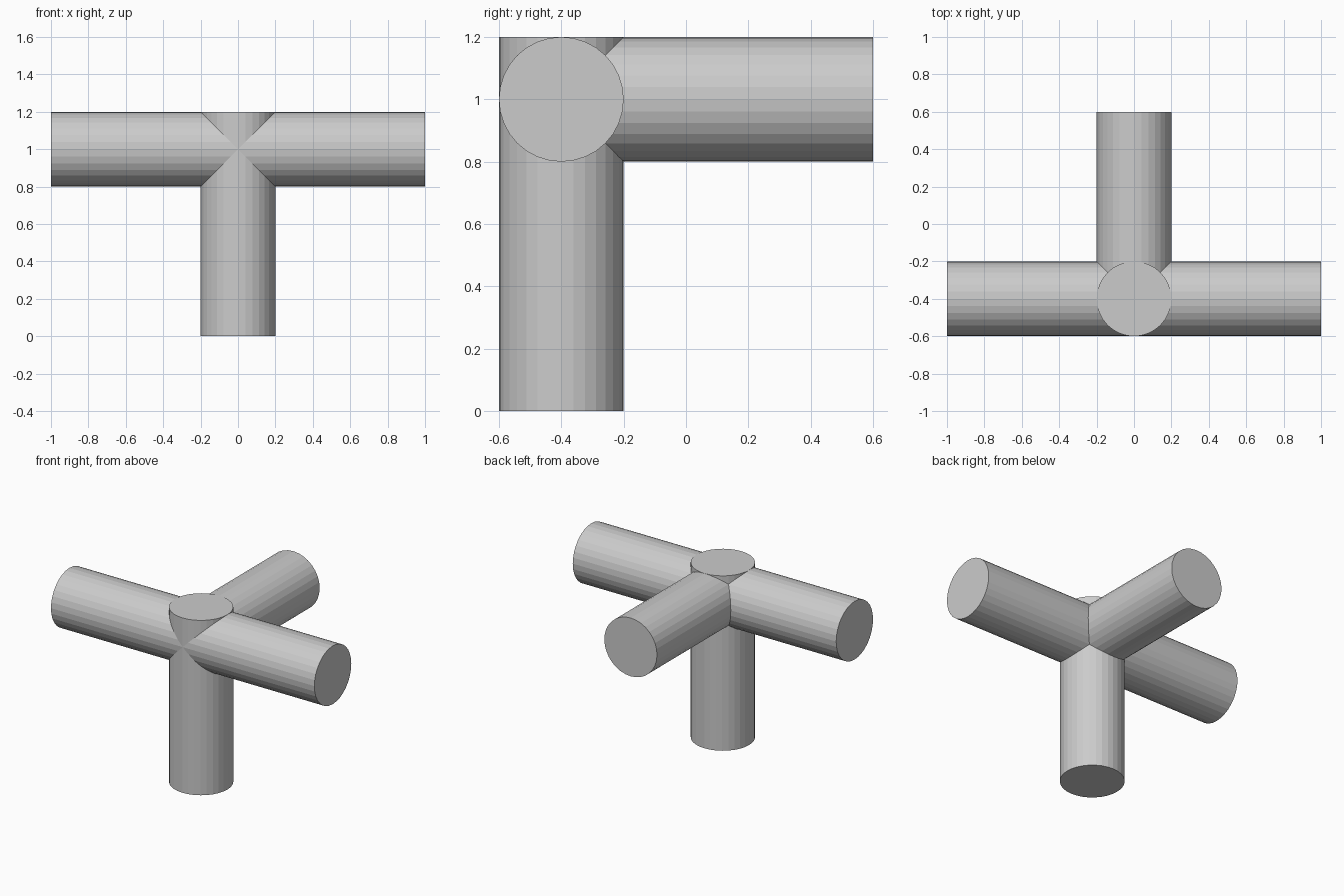
import bpy
from mathutils import Vector

if "Cube" in bpy.data.objects:
    bpy.data.objects.remove(bpy.data.objects["Cube"])

RADIUS = 0.2
SIDES = 32


def pipe(name, start, end):
    """Flat-faced capped cylinder running between two points."""
    start, end = Vector(start), Vector(end)
    axis = end - start
    bpy.ops.mesh.primitive_cylinder_add(
        vertices=SIDES, radius=RADIUS, depth=axis.length,
        location=(start + end) / 2,
        rotation=axis.to_track_quat('Z', 'Y').to_euler())
    bpy.context.object.name = name


# Upright post, cross bar and rear arm, all meeting at (0, -0.4, 1)
pipe("upright_post", (0, -0.4, 0), (0, -0.4, 1.2))
pipe("cross_bar", (-1, -0.4, 1), (1, -0.4, 1))
pipe("rear_arm", (0, -0.4, 1), (0, 0.6, 1))
